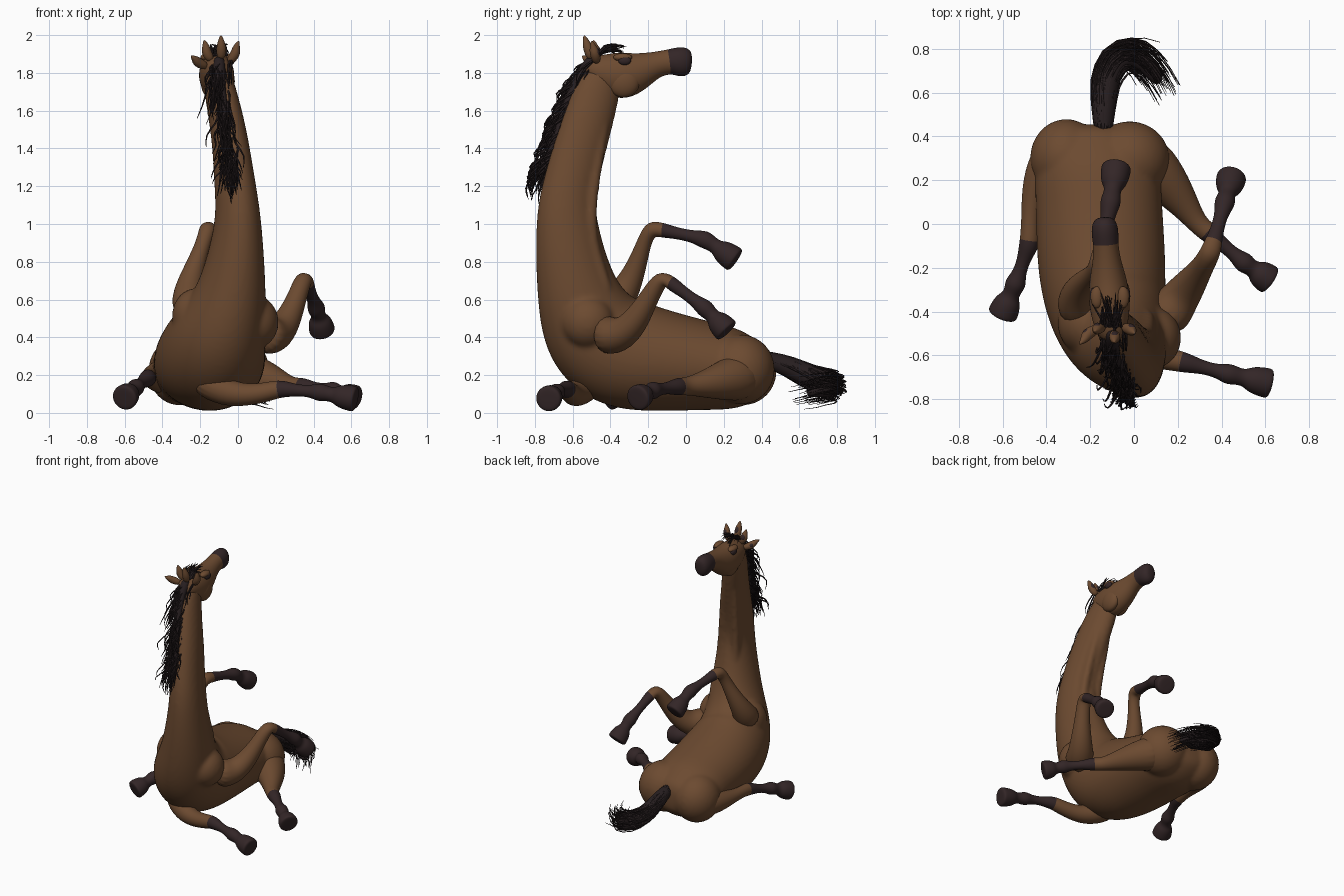
import bpy, bmesh, math, random
from mathutils import Vector as V

if "Cube" in bpy.data.objects:
    bpy.data.objects.remove(bpy.data.objects["Cube"])

random.seed(4)


def mat(name, rgb):
    m = bpy.data.materials.new(name)
    m.diffuse_color = (*rgb, 1)
    m.use_nodes = True
    m.node_tree.nodes["Principled BSDF"].inputs["Base Color"].default_value = m.diffuse_color
    return m


BROWN = mat("brown coat", (0.15, 0.069, 0.03))
DARK = mat("dark points", (0.033, 0.019, 0.02))
HAIR = mat("black hair", (0.02, 0.013, 0.014))


def loft(name, rings, mats=(BROWN,), dark_from=999, sides=16):
    """Skin rings (x, y, z, side radius, other radius) with a rotating frame."""
    pts = [V(r[:3]) for r in rings]
    bm = bmesh.new()
    side = V((1, 0, 0))
    loops = []
    for i, r in enumerate(rings):
        t = (pts[min(i + 1, len(pts) - 1)] - pts[max(i - 1, 0)]).normalized()
        side = (side - t * side.dot(t)).normalized()
        up = t.cross(side)
        loops.append([bm.verts.new(pts[i]
                      + side * r[3] * math.cos(2 * math.pi * k / sides)
                      + up * r[-1] * math.sin(2 * math.pi * k / sides)) for k in range(sides)])
    for i in range(len(loops) - 1):
        for k in range(sides):
            j = (k + 1) % sides
            f = bm.faces.new((loops[i][k], loops[i][j], loops[i + 1][j], loops[i + 1][k]))
            f.material_index = int(i >= dark_from)
    bm.faces.new(loops[0][::-1])
    bm.faces.new(loops[-1]).material_index = int(dark_from < 999)
    bmesh.ops.recalc_face_normals(bm, faces=bm.faces)
    for f in bm.faces:
        f.smooth = True
    me = bpy.data.meshes.new(name)
    bm.to_mesh(me)
    bm.free()
    for m in mats:
        me.materials.append(m)
    ob = bpy.data.objects.new(name, me)
    bpy.context.collection.objects.link(ob)
    sub = ob.modifiers.new("smooth", 'SUBSURF')
    sub.levels = sub.render_levels = 2
    return ob


def ball(name, loc, size, m):
    bpy.ops.mesh.primitive_uv_sphere_add(segments=32, ring_count=16, location=loc)
    ob = bpy.context.object
    ob.name, ob.scale = name, size
    ob.data.materials.append(m)
    bpy.ops.object.shade_smooth()
    return ob


def fuse(parts):
    """Melt overlapping brown parts into one soft skin."""
    bpy.ops.object.select_all(action='DESELECT')
    for p in parts:
        p.select_set(True)
    bpy.context.view_layer.objects.active = parts[0]
    bpy.ops.object.convert(target='MESH')
    bpy.ops.object.join()
    ob = bpy.context.object
    rm = ob.modifiers.new("skin", 'REMESH')
    rm.mode, rm.voxel_size, rm.use_smooth_shade = 'VOXEL', .014, True
    sm = ob.modifiers.new("soften", 'SMOOTH')
    sm.factor, sm.iterations = .5, 6


def hair(name, strands):
    """Many thin tapered tubes in one curve object."""
    cu = bpy.data.curves.new(name, 'CURVE')
    cu.dimensions, cu.bevel_depth, cu.bevel_resolution = '3D', .006, 0
    for pts in strands:
        s = cu.splines.new('POLY')
        s.points.add(len(pts) - 1)
        for i, (p, q) in enumerate(zip(s.points, pts)):
            p.co = (*q, 1)
            p.radius = 1 - 0.75 * (i / (len(pts) - 1)) ** 2
    cu.materials.append(HAIR)
    bpy.context.collection.objects.link(bpy.data.objects.new(name, cu))


def along(path, t):
    """Smooth point on a path, t from 0 to 1."""
    n = len(path) - 1
    i = min(int(t * n), n - 1)
    u = t * n - i
    a, b, c, d = (V(path[min(max(k, 0), n)]) for k in (i - 1, i, i + 1, i + 2))
    return 0.5 * (2 * b + (c - a) * u + (2 * a - 5 * b + 4 * c - d) * u * u
                  + (3 * b - a - 3 * c + d) * u ** 3)


def leg(name, upper, knee, fetlock, toe, sock=0):
    """Brown upper rings, then a dark cannon, fetlock and flared hoof by rule."""
    k, f, t = V(knee), V(fetlock), V(toe)
    low = [(*k, .048), (*k.lerp(f, .22), .041), (*k.lerp(f, .45), .031), (*k.lerp(f, .78), .031),
           (*f, .052), (*f.lerp(t, .25), .038), (*f.lerp(t, .42), .042), (*f.lerp(t, .55), .062),
           (*f.lerp(t, .9), .071), (*t, .068), (*f.lerp(t, 1.02), .04)]
    loft(name, upper + low, (BROWN, DARK), len(upper) + sock)


# Barrel and neck: one skin from rump to throat
trunk = [(-.16, .44, .24, .16, .11), (-.17, .3, .23, .28, .205), (-.16, .1, .25, .29, .238),
         (-.15, -.15, .28, .295, .275), (-.13, -.35, .325, .28, .3), (-.09, -.49, .44, .245, .28),
         (-.03, -.58, .66, .18, .215), (0, -.63, .985, .125, .168), (-.015, -.615, 1.2, .108, .148),
         (-.05, -.535, 1.49, .092, .138), (-.1, -.46, 1.73, .08, .12), (-.11, -.41, 1.82, .06, .07)]


def ring(path, t):
    """Blend whole rings, five values each."""
    lo, hi = along([r[:3] for r in path], t), along([(*r[3:], 0) for r in path], t)
    return (*lo, hi.x, hi.y)


skin = [loft("body_and_neck", [(-.16, .455, .24, .06, .04)] + [ring(trunk, i / 22) for i in range(23)], sides=24)]
for name, loc, size in (
        ("left_haunch", (-.31, .3, .22), (.165, .18, .18)), ("right_haunch", (-.02, .29, .23), (.185, .18, .185)),
        ("right_shoulder", (.09, -.52, .48), (.125, .14, .14)), ("left_shoulder", (-.22, -.45, .51), (.13, .15, .15))):
    skin.append(ball(name, loc, size, BROWN))
for x in (-.075, .06):
    skin.append(loft("neck_cord", [(x, -.4, .6, .04), (x * .9, -.5, .85, .04), (x * .85 - .01, -.52, 1.1, .035),
                                   (x * .6 - .08, -.41, 1.62, .03)], sides=10))
fuse(skin)

# Head with dark muzzle: y, z, half width, half height
profile = [(-.54, 1.83, .03, .03), (-.5, 1.825, .07, .07), (-.41, 1.79, .092, .12), (-.32, 1.783, .097, .13),
           (-.24, 1.81, .084, .1), (-.16, 1.845, .063, .068), (-.085, 1.86, .058, .066),
           (-.04, 1.86, .064, .08), (.005, 1.857, .058, .078), (.032, 1.855, .035, .048)]
loft("head", [(-.135 - .064 * y, y, z, a, b) for y, z, a, b in profile], (BROWN, DARK), 6)
for s in (-1, 1):
    ball("eye", (-.11 + s * .074, -.325, 1.865), (.018, .034, .024), DARK)
    ball("brow", (-.11 + s * .06, -.335, 1.882), (.028, .05, .022), BROWN)
    ball("cheek", (-.107 + s * .045, -.33, 1.755), (.045, .085, .085), BROWN)

# Four pointed ears
for base, tip in (((-.16, -.47, 1.83), (-.25, -.55, 1.89)), ((-.14, -.47, 1.86), (-.18, -.49, 1.975)),
                  ((-.09, -.5, 1.87), (-.09, -.54, 2.0)), ((-.05, -.47, 1.85), (.005, -.5, 1.97))):
    b, t = V(base), V(tip)
    m = b.lerp(t, .45) + V((.3 * (b.x + .1), 0, 0))
    f = m + V((0, .012, 0))
    loft("ear", [(*b, .024), (*m, .031), (*b.lerp(t, .75), .02), (*t, .004)], sides=8)
    loft("ear_inside", [(*b.lerp(f, .5), .01), (*f, .024), (*(b.lerp(t, .75) + V((0, .01, 0))), .012)],
         (DARK,), sides=8)

# Five legs: upper rings (x, y, z, radius), then knee, fetlock and toe
leg("front_left_leg", [(-.25, -.42, .53, .11), (-.27, -.32, .64, .08), (-.225, -.26, .78, .053),
                       (-.18, -.22, .91, .038)], (-.16, -.185, .98), (-.107, .1, .92), (-.08, .262, .808), 1)
leg("front_right_leg", [(.12, -.46, .42, .12), (.2, -.35, .4, .095), (.26, -.27, .48, .075),
                        (.31, -.2, .6, .052)], (.35, -.13, .725), (.415, .1, .555), (.447, .218, .432), 1)
leg("hind_left_leg", [(-.33, .34, .2, .12), (-.42, .23, .19, .09), (-.465, .12, .19, .052),
                      (-.475, .01, .19, .04)], (-.475, -.08, .185), (-.54, -.27, .135), (-.603, -.418, .078))
leg("hind_right_leg", [(.0, .33, .2, .14), (.13, .22, .175, .115), (.23, .09, .15, .07),
                       (.29, .0, .14, .046)], (.335, -.035, .14), (.5, -.175, .12), (.622, -.258, .078))
leg("lower_side_leg", [(-.22, -.48, .19, .09), (-.06, -.57, .1, .075), (.06, -.6, .095, .058),
                       (.15, -.615, .11, .052)], (.22, -.63, .128), (.43, -.685, .11), (.622, -.73, .073))

# Mane: strands hanging from the crest
crest = [(-.1, -.47, 1.9), (-.1, -.55, 1.8), (-.085, -.625, 1.64), (-.055, -.69, 1.45), (-.04, -.74, 1.3)]
loft("mane_core", [(*along(crest, .05 + i * .19), .038 - .004 * i) for i in range(6)], (HAIR,), sides=8)
strands = []
for i in range(210):
    root = along(crest, random.random()) + V((random.gauss(0, .02), .02, 0))
    length, out = random.uniform(.1, .21), random.uniform(0, .075)
    sx, w = random.gauss(0, .03), random.uniform(-.012, .012)
    strands.append([root + V((sx * u + w * math.sin(7 * u), w * math.sin(8 * u) - (.02 + out) * math.sin(2.4 * u)
                              - (.35 * out + .27 * length) * u, -length * u)) for u in (k / 6 for k in range(7))])
# Forelock
for i in range(30):
    root = V((-.1 + random.gauss(0, .025), -.47, 1.89))
    e = V((random.gauss(0, .03), random.uniform(.06, .16), random.uniform(0, .06)))
    strands.append([root + e * u + V((0, 0, .025 * math.sin(3 * u))) for u in (k / 4 for k in range(5))])
hair("mane", strands)

# Tail: curled bundle of strands
tail = [(-.14, .41, .29), (-.14, .53, .25), (-.13, .66, .19), (-.075, .755, .155), (.01, .765, .135),
        (.09, .69, .12), (.16, .57, .09)]
loft("tail_core", [(*along(tail, i / 8 * .9), .022 + .046 * math.sin(.4 + i / 8 * 2.6)) for i in range(9)],
     (HAIR,), sides=10)
strands = []
for i in range(150):
    a, r, end = random.uniform(0, 6.28), random.uniform(.6, 1.05), random.uniform(.65, 1)
    fly = V((random.gauss(0, .018), random.gauss(0, .02), random.gauss(0, .015)))
    pts = []
    for k in range(12):
        t = k / 11 * end
        w = r * (.03 + .042 * math.sin(min(t * 1.7, 1) * 1.57)) * (1 - .35 * max(t - .6, 0))
        p = along(tail, t)
        d = (along(tail, min(t + .02, 1)) - along(tail, max(t - .02, 0))).normalized()
        out = d.cross(V((0, 0, 1))).normalized()
        p += (out * math.cos(a) + out.cross(d) * math.sin(a)) * w + fly * (k / 11) ** 2
        p.z = max(p.z, .02)
        pts.append(p)
    strands.append(pts)
hair("tail", strands)
